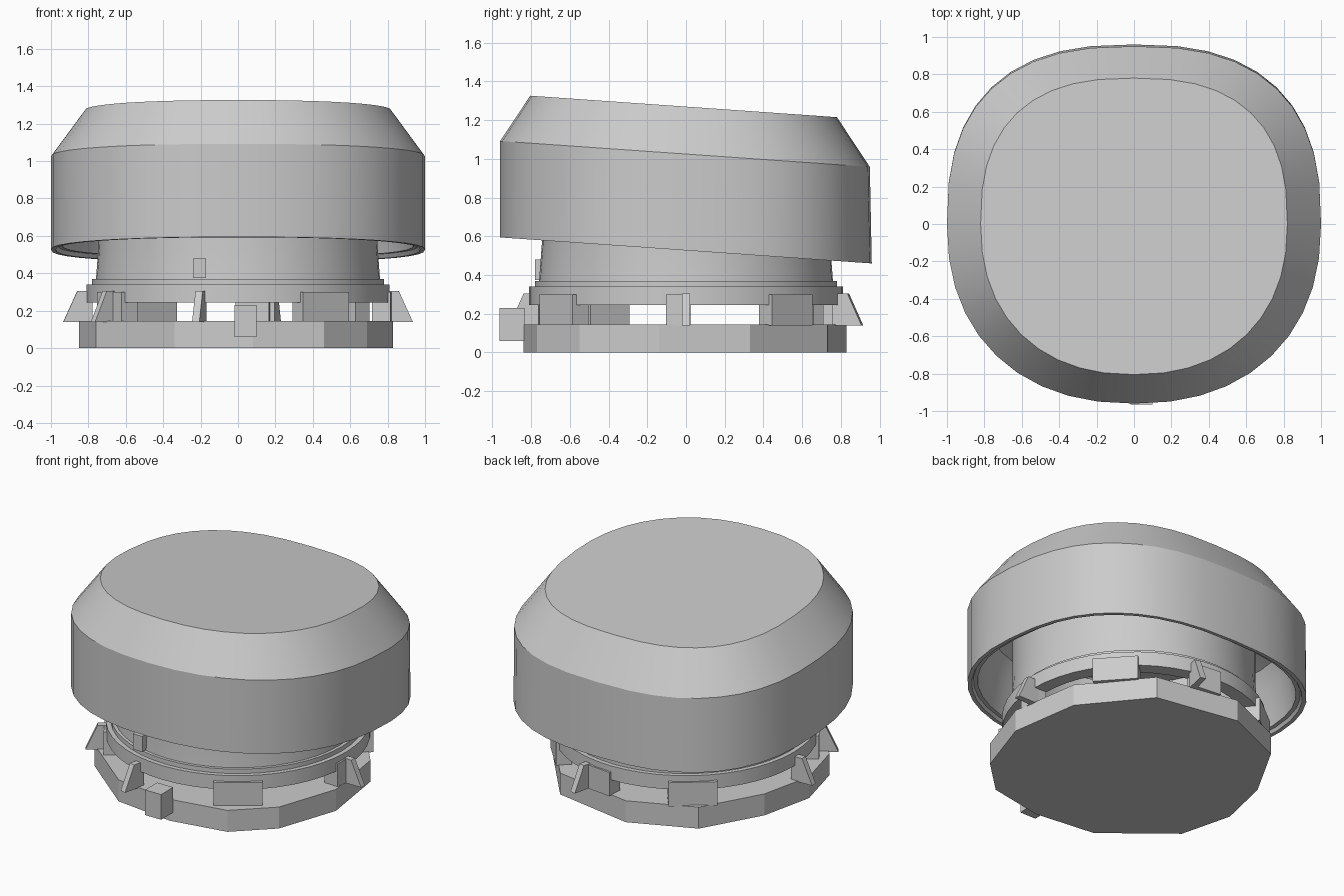
import bpy
import bmesh
from math import sin, cos, pi, radians
from mathutils import Matrix, Vector

if "Cube" in bpy.data.objects:
    bpy.data.objects.remove(bpy.data.objects["Cube"], do_unlink=True)

grey = bpy.data.materials.new("plain grey")
grey.use_nodes = True
colour = (0.6, 0.6, 0.6, 1)
grey.diffuse_color = colour
grey.node_tree.nodes["Principled BSDF"].inputs["Base Color"].default_value = colour


def finish(name, bm, smooth=False):
    bmesh.ops.recalc_face_normals(bm, faces=bm.faces)
    mesh = bpy.data.meshes.new(name)
    bm.to_mesh(mesh)
    bm.free()
    mesh.materials.append(grey)
    ob = bpy.data.objects.new(name, mesh)
    bpy.context.collection.objects.link(ob)
    if smooth:
        bpy.ops.object.select_all(action="DESELECT")
        ob.select_set(True)
        bpy.context.view_layer.objects.active = ob
        bpy.ops.object.shade_smooth_by_angle(angle=radians(25))
    return ob


def loft(name, rings, cap_ends=False, loop=False, smooth=True):
    """Bridge a list of point rings into one skin."""
    bm = bmesh.new()
    loops = [[bm.verts.new(p) for p in ring] for ring in rings]
    pairs = list(zip(loops, loops[1:]))
    if loop:
        pairs.append((loops[-1], loops[0]))
    for a, b in pairs:
        for i in range(len(a)):
            j = (i + 1) % len(a)
            bm.faces.new((a[i], a[j], b[j], b[i]))
    if cap_ends:
        bm.faces.new(loops[0])
        bm.faces.new(loops[-1])
    return finish(name, bm, smooth)


def power(v, p):
    return (1 if v > 0 else -1) * abs(v) ** p


def cap_ring(rx, front, back, z, n=40):
    """Rounded-square outline, squarer at the back, on a tilted plane."""
    pts = []
    for i in range(n):
        t = 2 * pi * i / n
        p = 2 / (2.55 if sin(t) > 0 else 2.25)
        y = power(sin(t), p) * (back if sin(t) > 0 else front)
        pts.append((rx * power(cos(t), p), y, z - 0.07 * y))
    return pts


def circle(r, z, n=48):
    return [(r * cos(2 * pi * i / n), r * sin(2 * pi * i / n), z) for i in range(n)]


def prism(name, outline, depth, matrix):
    """Extrude an x-z outline symmetrically along y, then place it."""
    bm = bmesh.new()
    sides = [[bm.verts.new(matrix @ Vector((x, s * depth / 2, z))) for x, z in outline]
             for s in (-1, 1)]
    for i in range(len(outline)):
        j = (i + 1) % len(outline)
        bm.faces.new((sides[0][i], sides[0][j], sides[1][j], sides[1][i]))
    for side in sides:
        bm.faces.new(side)
    return finish(name, bm)


def rect(x0, x1, z0, z1):
    return [(x0, z0), (x1, z0), (x1, z1), (x0, z1)]


def turn(degrees):
    return Matrix.Rotation(radians(degrees), 4, "Z")


# Tilted hollow cap with a chamfered crown and a stepped rim
loft("cap", [
    cap_ring(0.82, 0.805, 0.78, 1.27),
    cap_ring(1.0, 0.96, 0.95, 1.025),
    cap_ring(1.0, 0.96, 0.96, 0.527),
    cap_ring(0.975, 0.935, 0.935, 0.527),
    cap_ring(0.965, 0.925, 0.925, 0.55),
    cap_ring(0.94, 0.90, 0.90, 0.55),
    cap_ring(0.91, 0.87, 0.87, 0.80),
    cap_ring(0.86, 0.83, 0.83, 0.92),
    cap_ring(0.74, 0.74, 0.74, 0.98),
], cap_ends=True)

# Neck tube, with the stepped collar around its foot
loft("neck", [circle(0.745, 1.0), circle(0.745, 0.56), circle(0.76, 0.36),
              circle(0.72, 0.36), circle(0.72, 1.0)], loop=True)
loft("collar", [circle(0.75, 0.37), circle(0.78, 0.37), circle(0.78, 0.34),
                circle(0.81, 0.34), circle(0.81, 0.245), circle(0.72, 0.245),
                circle(0.72, 0.37)], loop=True)

# Irregular twelve-sided foot
foot = [(0.46, -0.77), (0.08, -0.84), (-0.34, -0.79), (-0.76, -0.45),
        (-0.85, -0.10), (-0.77, 0.26), (-0.55, 0.65), (-0.13, 0.83),
        (0.43, 0.73), (0.76, 0.33), (0.83, -0.14), (0.69, -0.55)]
loft("foot", [[(x, y, z) for x, y in foot] for z in (0, 0.145)],
     cap_ends=True, smooth=False)

# Spacer blocks between foot and collar: angle, width
for angle, width in ((-55, 0.30), (42, 0.28), (128, 0.30), (213, 0.24),
                     (-3, 0.12), (84, 0.18)):
    prism("spacer_block", rect(0.72, 0.82, 0.14, 0.30), width, turn(angle))

# Tapered fins
for angle in (0, 77, 182, 214, 256):
    prism("fin", [(0.78, 0.14), (0.935, 0.14), (0.86, 0.305), (0.78, 0.305)],
          0.04, turn(angle))

# Front lug and small key on the neck
prism("front_lug", rect(-0.02, 0.10, 0.06, 0.23), 0.13,
      Matrix.Translation((0, -0.90, 0)))
prism("neck_key", rect(-0.24, -0.17, 0.375, 0.48), 0.08,
      Matrix.Translation((0, -0.74, 0)))
